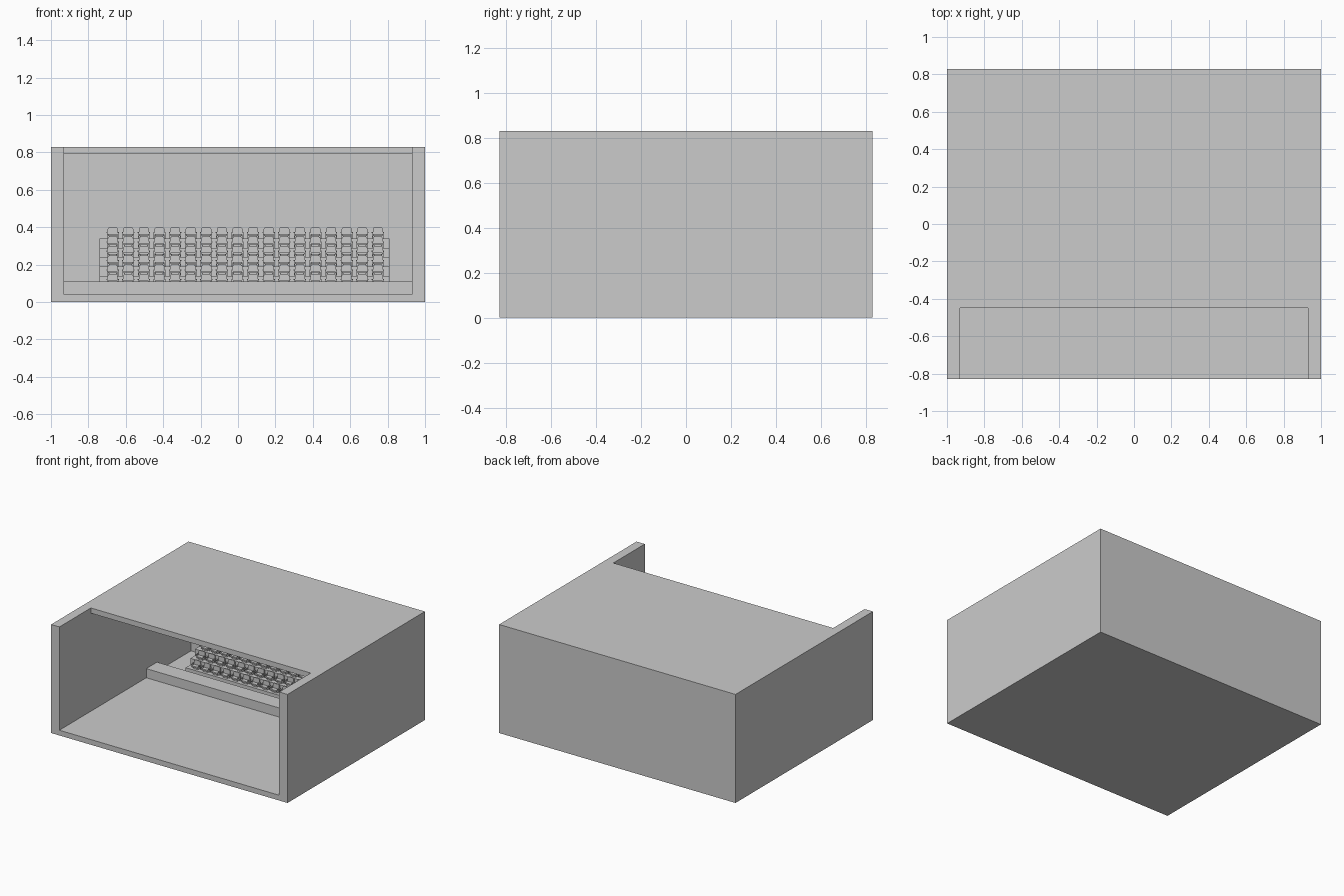
import bpy, bmesh, math

if "Cube" in bpy.data.objects:
    bpy.data.objects.remove(bpy.data.objects["Cube"])


def add_box(bm, x0, x1, y0, y1, z0, z1):
    v = bmesh.ops.create_cube(bm, size=1)["verts"]
    for p in v:
        p.co.x = x1 if p.co.x > 0 else x0
        p.co.y = y1 if p.co.y > 0 else y0
        p.co.z = z1 if p.co.z > 0 else z0
    return v


def finish(name, bm):
    bmesh.ops.recalc_face_normals(bm, faces=bm.faces)
    me = bpy.data.meshes.new(name)
    bm.to_mesh(me)
    bm.free()
    ob = bpy.data.objects.new(name, me)
    bpy.context.collection.objects.link(ob)
    return ob


def box(name, *dims):
    bm = bmesh.new()
    add_box(bm, *dims)
    return finish(name, bm)


def extrude(bm, points, direction):
    face = bm.faces.new([bm.verts.new(p) for p in points])
    new = bmesh.ops.extrude_face_region(bm, geom=[face])["geom"]
    bmesh.ops.translate(bm, vec=direction,
                        verts=[g for g in new if isinstance(g, bmesh.types.BMVert)])


# Hall shell: solid block, hollowed from the front, with a notch in the roof
IN_X, FLOOR, BACK = 0.93, 0.04, 0.76
shell = box("hall_shell", -1, 1, -0.83, 0.83, 0, 0.83)
for name, dims in (("room_cutter", (-IN_X, IN_X, -0.95, BACK, FLOOR, 0.79)),
                   ("roof_cutter", (-IN_X, IN_X, -0.95, -0.45, 0.5, 0.95))):
    cutter = box(name, *dims)
    cutter.hide_render = True
    cutter.hide_viewport = True
    mod = shell.modifiers.new(name, 'BOOLEAN')
    mod.operation, mod.solver, mod.object = 'DIFFERENCE', 'EXACT', cutter

# Low barrier across the hall
box("barrier", -IN_X, IN_X, 0.22, 0.35, FLOOR, 0.11)

# Stepped seating platform
ROWS, COLS, RISE = 6, 18, 0.05
FRONT = 0.425
RUN = (BACK - FRONT) / ROWS
stairs = [(-0.74, FRONT, FLOOR)]
for i in range(ROWS):
    z = FLOOR + RISE * (i + 1)
    stairs += [(-0.74, FRONT + RUN * i, z), (-0.74, FRONT + RUN * (i + 1), z)]
stairs.append((-0.74, BACK, FLOOR))
bm = bmesh.new()
extrude(bm, stairs, (1.55, 0, 0))
finish("seating_tiers", bm)

# One seat: rounded backrest, cushion, pedestal and small armrests
X0, Y0, Z0 = -0.67, FRONT + 0.008, FLOOR + RISE
bm = bmesh.new()
W, R, TOP = 0.027, 0.012, 0.06
outline = [(-W + 0.004, 0.012), (W - 0.004, 0.012), (W, 0.022)]
for side in (1, -1):
    for k in range(4):
        a = math.radians(30 * k if side > 0 else 90 + 30 * k)
        outline.append((side * (W - R) + R * math.cos(a), TOP - R + R * math.sin(a)))
outline.append((-W, 0.022))
extrude(bm, [(X0 + x, Y0 + 0.030, Z0 + z) for x, z in outline], (0, 0.009, 0))
for x0, x1, y0, y1, z0, z1 in ((-0.025, 0.025, 0.0, 0.030, 0.014, 0.024),
                               (-0.020, 0.020, 0.012, 0.034, 0.0, 0.014),
                               (-0.033, -0.027, 0.004, 0.036, 0.028, 0.034),
                               (0.027, 0.033, 0.004, 0.036, 0.028, 0.034),
                               (-0.031, -0.027, 0.024, 0.034, 0.0, 0.028),
                               (0.027, 0.031, 0.024, 0.034, 0.0, 0.028)):
    add_box(bm, X0 + x0, X0 + x1, Y0 + y0, Y0 + y1, Z0 + z0, Z0 + z1)
seats = finish("seats", bm)

# Repeat the seat along the row and up the tiers
for name, count, step in (("row", COLS, (0.0834, 0, 0)), ("tiers", ROWS, (0, RUN, RISE))):
    arr = seats.modifiers.new(name, 'ARRAY')
    arr.count = count
    arr.use_relative_offset = False
    arr.use_constant_offset = True
    arr.constant_offset_displace = step
